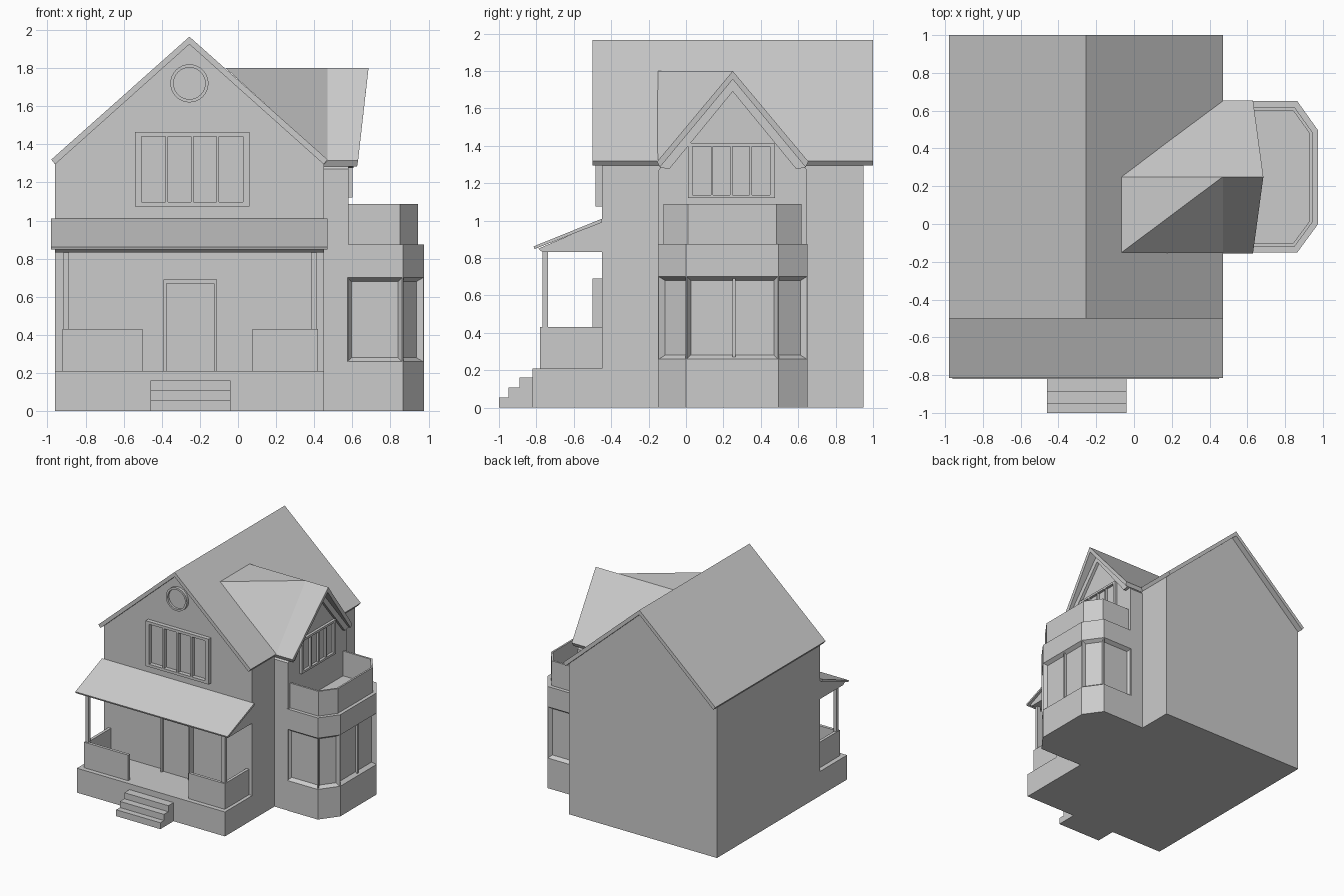
import bpy, bmesh, math
from mathutils import Vector

if "Cube" in bpy.data.objects:
    bpy.data.objects.remove(bpy.data.objects["Cube"])


def finish(name, bm):
    bmesh.ops.recalc_face_normals(bm, faces=bm.faces)
    me = bpy.data.meshes.new(name)
    bm.to_mesh(me)
    bm.free()
    ob = bpy.data.objects.new(name, me)
    bpy.context.collection.objects.link(ob)
    return ob


def add_box(bm, x0, x1, y0, y1, z0, z1):
    r = bmesh.ops.create_cube(bm, size=1)
    for v in r['verts']:
        v.co = Vector((x0 if v.co.x < 0 else x1, y0 if v.co.y < 0 else y1, z0 if v.co.z < 0 else z1))


def boxes(name, *dims):
    bm = bmesh.new()
    for d in dims:
        add_box(bm, *d)
    return finish(name, bm)


def prism(name, pts, a, b, axis):
    """Extrude a 2D profile from a to b along the given axis."""
    def at(p, t):
        return {'x': (t, p[0], p[1]), 'y': (p[0], t, p[1]), 'z': (p[0], p[1], t)}[axis]
    bm = bmesh.new()
    f = bm.faces.new([bm.verts.new(at(p, a)) for p in pts])
    r = bmesh.ops.extrude_face_region(bm, geom=[f], use_keep_orig=True)
    d = Vector(at((0, 0), b - a))
    for v in r['geom']:
        if isinstance(v, bmesh.types.BMVert):
            v.co += d
    return finish(name, bm)


def window(name, u0, u1, z0, z1, w0, w1, border, panes, axis):
    """Framed window with mullions; u runs along the wall, w is the depth."""
    gap = 0.012
    iu0, iu1 = u0 + border, u1 - border
    parts = [(u0, iu0, z0, z1), (iu1, u1, z0, z1),
             (iu0, iu1, z0, z0 + border * .7), (iu0, iu1, z1 - border * .7, z1)]
    for i in range(1, panes):
        c = iu0 + (iu1 - iu0) * i / panes
        parts.append((c - gap / 2, c + gap / 2, z0 + border * .7, z1 - border * .7))
    dims = [(a, b, w0, w1, c, d) if axis == 'x' else (w0, w1, a, b, c, d) for a, b, c, d in parts]
    return boxes(name, *dims)


# Main house body and roof
CX = -0.255
prism("house_body", [(-.96, 0), (.45, 0), (.45, 1.295), (CX, 1.925), (-.96, 1.295)], -.45, .95, 'y')
prism("main_roof", [(-.98, 1.32), (CX, 1.965), (.47, 1.32), (.45, 1.295), (CX, 1.925), (-.96, 1.295)],
      -.5, 1.0, 'y')

# Front gable windows
window("gable_window", -.54, .06, 1.075, 1.465, -.485, -.45, .033, 4, 'x')
bm = bmesh.new()
N = 32
rings = []
for r, y in ((.1, -.45), (.1, -.475), (.083, -.475), (.083, -.455)):
    rings.append([bm.verts.new((CX + r * math.cos(2 * math.pi * i / N), y,
                                1.72 + r * math.sin(2 * math.pi * i / N))) for i in range(N)])
for p, q in zip(rings, rings[1:]):
    for i in range(N):
        bm.faces.new((p[i], p[(i + 1) % N], q[(i + 1) % N], q[i]))
bm.faces.new(rings[-1])
finish("round_window", bm)

# Porch: base, steps, railings, posts, roof, door
boxes("porch_base", (-.96, .45, -.82, -.45, 0, .21))
prism("steps", [(-1, 0), (-1, .055), (-.95, .055), (-.95, .108), (-.89, .108), (-.89, .16), (-.82, .16), (-.82, 0)],
      -.46, -.04, 'x')
boxes("porch_railing",
      (-.92, -.50, -.78, -.755, .21, .43), (.075, .42, -.78, -.755, .21, .43),
      (-.92, -.895, -.755, -.45, .21, .43), (.395, .42, -.755, -.45, .21, .43))
boxes("porch_posts", *[(x, x + .03, -.768, -.738, .43, .84) for x in (-.917, .382)])
prism("porch_roof", [(-.81, .848), (-.815, .862), (-.45, 1.01), (-.45, .99)], -.98, .47, 'x')
prism("porch_beam", [(-.79, .85), (-.45, .995), (-.45, .833), (-.77, .833)], -.96, .45, 'x')
boxes("door", (-.39, -.375, -.5, -.45, .21, .69), (-.125, -.11, -.5, -.45, .21, .69),
      (-.375, -.125, -.5, -.45, .67, .69), (-.375, -.125, -.48, -.45, .21, .67))

# Side wing behind the bay
prism("side_wing", [(-.147, 0), (.647, 0), (.647, 1.27), (.25, 1.752), (-.147, 1.27)], .2, .58, 'x')

# Bay with recessed windows
plan = [(.57, -.15), (.865, -.15), (.975, 0), (.975, .495), (.865, .65), (.57, .65)]
bm = bmesh.new()
levels = [[bm.verts.new((x, y, z)) for x, y in plan] for z in (0, .255, .705, .875)]
panes = []
for k, (lo, hi) in enumerate(zip(levels, levels[1:])):
    for i in range(6):
        j = (i + 1) % 6
        f = bm.faces.new((lo[i], lo[j], hi[j], hi[i]))
        if k == 1 and i < 5:
            panes.append(f)
bm.faces.new(levels[0][::-1])
bm.faces.new(levels[-1])
bmesh.ops.recalc_face_normals(bm, faces=bm.faces)
bmesh.ops.inset_individual(bm, faces=panes, thickness=.006, depth=0)
bmesh.ops.inset_individual(bm, faces=panes, thickness=.03, depth=-.03)
finish("bay", bm)
boxes("bay_mullion", (.94, .965, .248, .264, .27, .69))

# Balcony parapet on top of the bay
outer = [(.58, -.12), (.85, -.12), (.945, .01), (.945, .485), (.85, .618), (.58, .618)]
inner = [(.58, -.103), (.842, -.103), (.93, .016), (.93, .479), (.842, .601), (.58, .601)]
prism("balcony_parapet", outer + inner[::-1], .87, 1.088, 'z')

# Wing gable window and trim
window("wing_window", .01, .475, 1.12, 1.415, .57, .602, .026, 4, 'y')
prism("wing_gable_trim", [(-.14, 1.285), (.25, 1.755), (.64, 1.285), (.59, 1.275), (.25, 1.69), (-.09, 1.275)],
      .57, .606, 'x')

# Wing roof, meeting the main roof with one flat upper corner
P = {'A': (-.065, .25, 1.8), 'B': (-.065, -.15, 1.8), 'R': (.47, .25, 1.8), 'F': (.685, .25, 1.8),
     'E': (.63, -.155, 1.315), 'V': (.47, -.155, 1.315), 'G': (.63, .655, 1.315), 'W': (.47, .655, 1.315),
     'r': (.44, .25, 1.755), 'f': (.68, .25, 1.755), 'e': (.625, -.14, 1.285), 'v': (.44, -.14, 1.285),
     'g': (.625, .64, 1.285), 'w': (.44, .64, 1.285)}
bm = bmesh.new()
V = {k: bm.verts.new(c) for k, c in P.items()}
for s in ("ABR", "BVR", "VEFR", "ARW", "RFGW", "EFfe", "FGgf", "VEev", "GWwg", "vefr", "rfgw",
          "BVvr", "ABr", "AWwr"):
    bm.faces.new([V[c] for c in s])
finish("wing_roof", bm)
